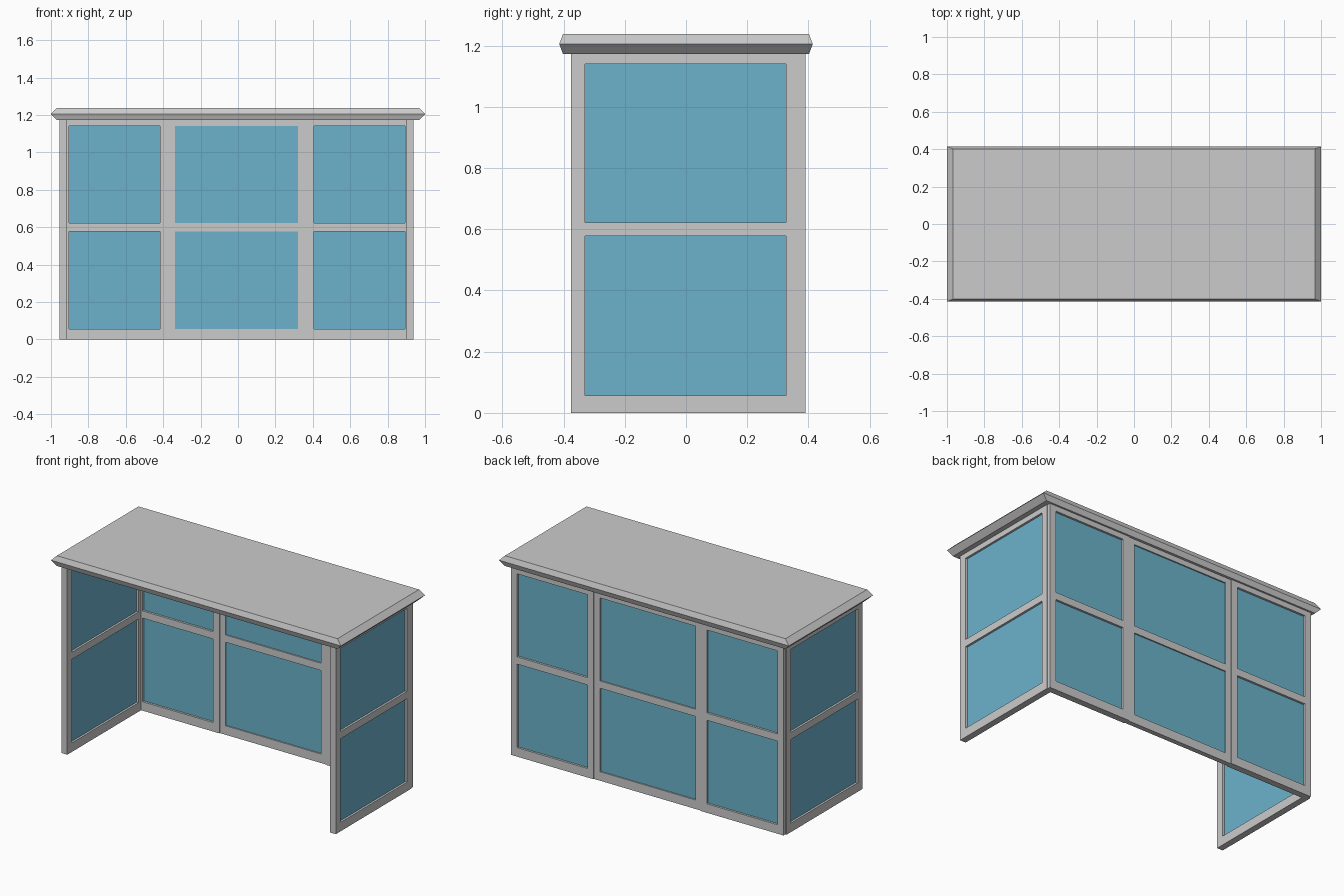
import bpy, bmesh
from math import pi
from mathutils import Matrix

if "Cube" in bpy.data.objects:
    bpy.data.objects.remove(bpy.data.objects["Cube"])

Z_CUTS = [0, 0.056, 0.577, 0.622, 1.14, 1.175]   # rails and pane openings

glass_mat = bpy.data.materials.new("blue_glass")
glass_mat.diffuse_color = (0.15, 0.45, 0.60, 1)
glass_mat.use_nodes = True
glass_mat.node_tree.nodes["Principled BSDF"].inputs["Base Color"].default_value = glass_mat.diffuse_color


def make_object(name, bm, matrix=Matrix(), mat=None):
    bmesh.ops.recalc_face_normals(bm, faces=bm.faces)
    mesh = bpy.data.meshes.new(name)
    bm.to_mesh(mesh)
    bm.free()
    ob = bpy.data.objects.new(name, mesh)
    bpy.context.collection.objects.link(ob)
    ob.matrix_world = matrix
    if mat:
        mesh.materials.append(mat)
    return ob


def panel(name, cuts, thick, matrix):
    """Two-pane frame in the local XZ plane, centred on local y = 0."""
    # frame: grid of cells with the two openings left out, then extruded
    bm = bmesh.new()
    grid = [[bm.verts.new((x, -thick / 2, z)) for z in Z_CUTS] for x in cuts]
    for i in range(3):
        for j in range(5):
            if i == 1 and j in (1, 3):
                continue
            bm.faces.new((grid[i][j], grid[i + 1][j],
                          grid[i + 1][j + 1], grid[i][j + 1]))
    ext = bmesh.ops.extrude_face_region(bm, geom=bm.faces[:], use_keep_orig=True)
    moved = [g for g in ext["geom"] if isinstance(g, bmesh.types.BMVert)]
    bmesh.ops.translate(bm, verts=moved, vec=(0, thick, 0))
    make_object(name + "_frame", bm, matrix)

    # glass panes
    bm = bmesh.new()
    for z0, z1 in ((Z_CUTS[1], Z_CUTS[2]), (Z_CUTS[3], Z_CUTS[4])):
        m = (Matrix.Translation(((cuts[1] + cuts[2]) / 2, 0, (z0 + z1) / 2))
             @ Matrix.Diagonal((cuts[2] - cuts[1], 0.014, z1 - z0, 1)))
        bmesh.ops.create_cube(bm, size=1, matrix=m)
    make_object(name + "_glass", bm, matrix, glass_mat)


# back wall: three panels, the middle one slightly thinner
back = Matrix.Translation((0, 0.371, 0))
panel("back_left", [-0.946, -0.904, -0.417, -0.375], 0.040, back)
panel("back_middle", [-0.375, -0.337, 0.322, 0.365], 0.030, back)
panel("back_right", [0.365, 0.406, 0.892, 0.934], 0.040, back)

# side walls
for name, x in (("left_side", -0.935), ("right_side", 0.918)):
    m = Matrix.Translation((x, 0, 0)) @ Matrix.Rotation(pi / 2, 4, 'Z')
    panel(name, [-0.376, -0.330, 0.327, 0.372], 0.040, m)

# roof slab with a pointed rim
bm = bmesh.new()
rings = []
for hx, hy, z in ((0.968, 0.402, 1.173), (1.0, 0.414, 1.205), (0.968, 0.402, 1.237)):
    rings.append([bm.verts.new((sx * hx, sy * hy, z))
                  for sx, sy in ((-1, -1), (1, -1), (1, 1), (-1, 1))])
for a, b in zip(rings, rings[1:]):
    for i in range(4):
        j = (i + 1) % 4
        bm.faces.new((a[i], a[j], b[j], b[i]))
bm.faces.new(rings[0][::-1])
bm.faces.new(rings[-1])
make_object("roof", bm)
